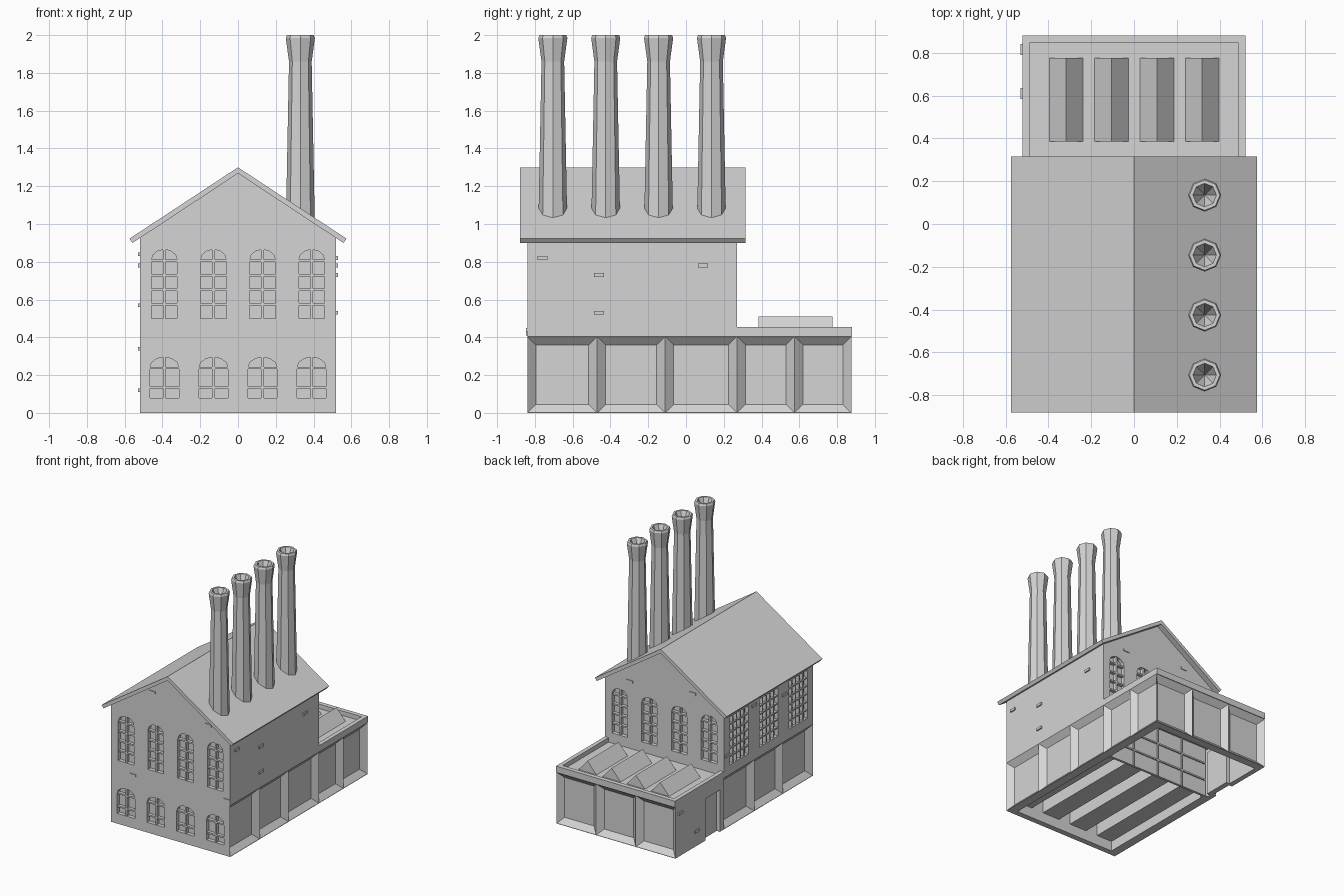
import bpy, bmesh, math
from mathutils import Vector

if "Cube" in bpy.data.objects:
    bpy.data.objects.remove(bpy.data.objects["Cube"])

GREY = (0.66, 0.66, 0.66, 1)
mat = bpy.data.materials.new("pale_grey")
mat.use_nodes = True
mat.diffuse_color = GREY
mat.node_tree.nodes["Principled BSDF"].inputs["Base Color"].default_value = GREY


def prism(bm, pts, axis, a, b):
    """Extrude a 2D outline along an axis from a to b."""
    place = {"x": lambda p, t: (t, p[0], p[1]),
             "y": lambda p, t: (p[0], t, p[1]),
             "z": lambda p, t: (p[0], p[1], t)}[axis]
    lo = [bm.verts.new(place(p, a)) for p in pts]
    hi = [bm.verts.new(place(p, b)) for p in pts]
    faces = [bm.faces.new(lo), bm.faces.new(hi[::-1])]
    n = len(pts)
    for i in range(n):
        j = (i + 1) % n
        faces.append(bm.faces.new((lo[j], lo[i], hi[i], hi[j])))
    bmesh.ops.recalc_face_normals(bm, faces=faces)


def box(bm, x0, x1, y0, y1, z0, z1):
    prism(bm, [(x0, y0), (x1, y0), (x1, y1), (x0, y1)], "z", z0, z1)


def finish(name, bm):
    me = bpy.data.meshes.new(name)
    bm.to_mesh(me)
    bm.free()
    me.materials.append(mat)
    ob = bpy.data.objects.new(name, me)
    bpy.context.collection.objects.link(ob)
    return ob


def cut(target, bm):
    """Subtract the cutter mesh, then drop the cutter."""
    cutter = finish("window_cutter", bm)
    cutter.hide_render = True
    mod = target.modifiers.new("cut", "BOOLEAN")
    mod.operation, mod.solver, mod.object = "DIFFERENCE", "EXACT", cutter
    bpy.context.view_layer.objects.active = target
    bpy.ops.object.modifier_apply(modifier=mod.name)
    bpy.data.objects.remove(cutter)


W, FRONT, MID, BACK = 0.52, -0.84, 0.27, 0.875   # half width and wall lines
BAND, RIM = 0.405, 0.455                         # storey line, parapet top
BEVEL, DEEP = 0.045, 0.04                        # panel frame slope
WINDOW_X = [-0.39, -0.13, 0.13, 0.39]


def arched_window(cutter, bars, x, y, side, w, z0, spring, top, rows):
    """Arched recess with a glazing grid on a wall facing side*y."""
    arch = [(x + w * math.cos(math.pi * i / 6), spring + (top - spring) * math.sin(math.pi * i / 6))
            for i in range(7)]
    prism(cutter, [(x - w, z0), (x + w, z0)] + arch, "y", y + side * 0.02, y - side * 0.03)
    ya, yb = sorted((y - side * 0.005, y - side * 0.035))
    box(bars, x - 0.007, x + 0.007, ya, yb, z0, top)
    for z in rows:
        box(bars, x - w, x + w, ya, yb, z - 0.006, z + 0.006)


# Main hall, upper storey with gable
bm = bmesh.new()
prism(bm, [(-W, BAND), (W, BAND), (W, 0.925), (0, 1.27), (-W, 0.925)], "y", FRONT, MID)
hall = finish("upper_hall", bm)

# Upper arched windows, front and back, and gridded windows on the right-hand wall
cutter, bars = bmesh.new(), bmesh.new()
for x in WINDOW_X:
    for y, side in ((FRONT, -1), (MID, 1)):
        arched_window(cutter, bars, x, y, side, 0.068, 0.5, 0.81, 0.865,
                      [0.575, 0.652, 0.728, 0.805])
for y in (0.08, -0.29, -0.655):
    box(cutter, -W - 0.02, -W + 0.03, y - 0.115, y + 0.115, 0.48, 0.86)
    for i in range(1, 5):
        c = y - 0.115 + 0.046 * i
        box(bars, -W + 0.005, -W + 0.035, c - 0.005, c + 0.005, 0.48, 0.86)
    for i in range(1, 6):
        c = 0.48 + 0.38 * i / 6
        box(bars, -W + 0.005, -W + 0.035, y - 0.115, y + 0.115, c - 0.005, c + 0.005)
cut(hall, cutter)
finish("upper_window_bars", bars)

# Lower front wall, mitred into the side panels, with arched windows
bm = bmesh.new()
inner = W - DEEP
prism(bm, [(-W, FRONT), (W, FRONT), (inner, FRONT + BEVEL), (-inner, FRONT + BEVEL)], "z", 0, BAND)
lower_front = finish("lower_front_wall", bm)
cutter, bars = bmesh.new(), bmesh.new()
for x in WINDOW_X:
    arched_window(cutter, bars, x, FRONT, -1, 0.077, 0.08, 0.24, 0.295, [0.135, 0.238])
cut(lower_front, cutter)
finish("lower_window_bars", bars)

# Annex side wall with doorway
bm = bmesh.new()
prism(bm, [(-W, BACK), (-W, MID), (-inner, MID - BEVEL), (-inner, BACK - BEVEL)], "z", 0, BAND)
annex_side = finish("annex_side_wall", bm)
cutter = bmesh.new()
box(cutter, -W - 0.02, -W + 0.028, 0.32, 0.5, -0.1, 0.33)
cut(annex_side, cutter)
bm = bmesh.new()
box(bm, -inner, -inner + 0.03, 0.3, 0.52, 0.0, 0.35)
finish("door_back", bm)


def panels(name, stops, place, out):
    """Row of recessed panels with sloped frames, meeting in sharp ridges."""
    bm = bmesh.new()
    for a, b in zip(stops, stops[1:]):
        outer = [(a, 0), (b, 0), (b, BAND), (a, BAND)]
        low, high = BEVEL, BAND - BEVEL
        inset = [(a + BEVEL, low), (b - BEVEL, low), (b - BEVEL, high), (a + BEVEL, high)]
        o = [bm.verts.new(place(u, 0, z)) for u, z in outer]
        n = [bm.verts.new(place(u, DEEP, z)) for u, z in inset]
        faces = [bm.faces.new(n)]
        for i in range(4):
            j = (i + 1) % 4
            faces.append(bm.faces.new((o[i], o[j], n[j], n[i])))
        for f in faces:
            f.normal_update()
            if f.normal.dot(Vector(out)) < 0:
                f.normal_flip()
    finish(name, bm)


hall_stops = [FRONT, -0.47, -0.11, MID]
panels("left_panels", hall_stops + [0.575, BACK], lambda u, d, z: (W - d, u, z), (1, 0, 0))
panels("right_panels", hall_stops, lambda u, d, z: (d - W, u, z), (-1, 0, 0))
panels("back_panels", [-W, -W / 3, W / 3, W], lambda u, d, z: (u, BACK - d, z), (0, 1, 0))

# Wall cores behind the panels and thin base lips
bm = bmesh.new()
core = inner - 0.001
box(bm, 0.45, core, FRONT + BEVEL, BACK - BEVEL, 0, BAND)
box(bm, -core, -0.45, FRONT + BEVEL, MID - BEVEL, 0, BAND)
box(bm, -core, core, 0.81, BACK - DEEP - 0.001, 0, BAND)
box(bm, 0.45, W, FRONT, BACK, 0, 0.002)
box(bm, -W, -0.45, FRONT, MID, 0, 0.002)
box(bm, -W, W, 0.81, BACK, 0, 0.002)
finish("wall_cores", bm)

# Dividing wall with ribs and long ducts under the hall
bm = bmesh.new()
box(bm, -0.46, 0.46, 0.25, MID, 0, BAND)
for x in (-0.23, 0, 0.23):
    box(bm, x - 0.006, x + 0.006, MID, MID + 0.01, 0, BAND)
for z in (0.13, 0.27):
    box(bm, -0.45, 0.45, MID, MID + 0.01, z - 0.006, z + 0.006)
finish("dividing_wall", bm)
bm = bmesh.new()
for x in WINDOW_X:
    box(bm, x - 0.077, x + 0.077, FRONT + BEVEL, 0.25, 0.08, 0.3)
finish("under_floor_ducts", bm)

# Annex deck, parapet and ridged skylights
bm = bmesh.new()
box(bm, -0.5, 0.5, MID, 0.86, 0.4, 0.42)
finish("annex_deck", bm)
bm = bmesh.new()
box(bm, W - 0.033, W, MID, BACK + 0.005, BAND, RIM)
box(bm, -W, 0.033 - W, MID, BACK + 0.005, BAND, RIM)
box(bm, 0.033 - W, W - 0.033, 0.845, BACK + 0.005, BAND, RIM)
finish("annex_parapet", bm)
bm = bmesh.new()
for x in (-0.317, -0.105, 0.107, 0.318):
    prism(bm, [(x - 0.083, 0.415), (x + 0.083, 0.415), (x, 0.51)], "y", 0.385, 0.775)
finish("skylights", bm)

# Roof
bm = bmesh.new()
prism(bm, [(0, 1.3), (0.575, 0.922), (0.558, 0.9), (0, 1.268), (-0.558, 0.9), (-0.575, 0.922)],
      "y", -0.88, 0.315)
finish("gable_roof", bm)

# Octagonal chimneys with flared, hollow tops
profile = [(0.077, 0.98), (0.06, 1.86), (0.077, 1.985), (0.071, 2.0), (0.055, 2.0), (0.0, 1.86)]
for k, cy in enumerate((-0.705, -0.425, -0.145, 0.135)):
    bm = bmesh.new()
    rings = [[bm.verts.new((0.33 + r * math.cos(i * math.pi / 4), cy + r * math.sin(i * math.pi / 4), z))
              for i in range(8)] for r, z in profile]
    for lo, hi in zip(rings, rings[1:]):
        for i in range(8):
            j = (i + 1) % 8
            bm.faces.new((lo[i], lo[j], hi[j], hi[i]))
    bmesh.ops.remove_doubles(bm, verts=bm.verts, dist=0.0001)
    finish(f"chimney_{k + 1}", bm)

# Loose bricks standing proud of the walls
bm = bmesh.new()
for x, spots in ((W, [(-0.76, 0.82), (0.09, 0.78), (-0.46, 0.73), (-0.46, 0.53)]),
                 (-W, [(0.815, 0.34), (0.61, 0.12), (-0.1, 0.84), (-0.48, 0.78), (0.23, 0.57)])):
    for y, z in spots:
        box(bm, x - 0.01, x + 0.01, y - 0.026, y + 0.026, z - 0.01, z + 0.01)
for y, spots in ((FRONT, [(-0.33, 0.42), (0.49, 0.44), (-0.16, 1.12), (0.33, 0.99)]),
                 (MID, [(0.3, 0.95), (-0.25, 1.0)])):
    for x, z in spots:
        box(bm, x - 0.026, x + 0.026, y - 0.006, y + 0.006, z - 0.01, z + 0.01)
finish("loose_bricks", bm)
